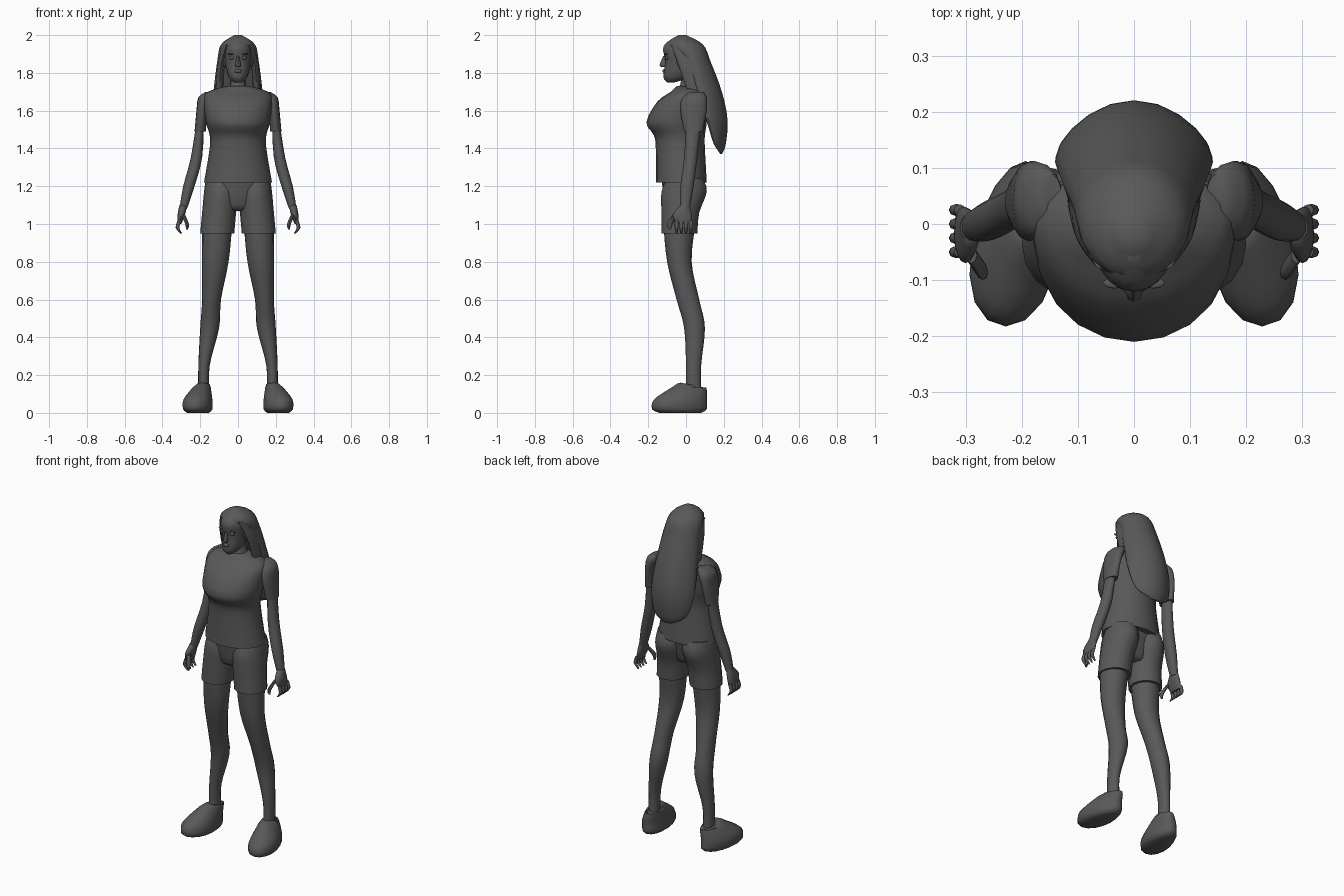
import bpy
import bmesh
from math import sin, cos, pi, radians
from mathutils import Vector

default_cube = bpy.data.objects.get("Cube")
if default_cube:
    bpy.data.objects.remove(default_cube, do_unlink=True)

# Single flat colour
grey = bpy.data.materials.new("dark_grey")
grey.use_nodes = True
colour = (0.1, 0.1, 0.1, 1)
grey.diffuse_color = colour
grey.node_tree.nodes["Principled BSDF"].inputs["Base Color"].default_value = colour


def finish(bm, name, mirrored):
    """Turn a bmesh into a smooth shaded object, optionally mirrored across x."""
    bmesh.ops.recalc_face_normals(bm, faces=bm.faces)
    mesh = bpy.data.meshes.new(name)
    bm.to_mesh(mesh)
    bm.free()
    mesh.materials.append(grey)
    part = bpy.data.objects.new(name, mesh)
    bpy.context.collection.objects.link(part)
    if mirrored:
        mirror = part.modifiers.new("Mirror", "MIRROR")
        mirror.use_mirror_merge = False
    bpy.ops.object.select_all(action="DESELECT")
    part.select_set(True)
    bpy.context.view_layer.objects.active = part
    bpy.ops.object.shade_smooth_by_angle(angle=radians(50))


def blend(rows, steps):
    """Fill in rows between the given ones along a smooth spline."""
    rows = [Vector(row) for row in rows]
    padded = [rows[0]] + rows + [rows[-1]]
    result = []
    for before, start, end, after in zip(padded, padded[1:], padded[2:], padded[3:]):
        for step in range(steps):
            t = step / steps
            leave, arrive = (end - before) / 2, (after - start) / 2
            ease = t * t * (3 - 2 * t)
            result.append(start.lerp(end, ease) + leave * t * (1 - t) ** 2
                          - arrive * t * t * (1 - t))
    return result + [rows[-1]]


def loft(name, rows, mirrored=False, sides=16, steps=3, shape=None):
    """Skin horizontal ovals given as (z, centre x, half width, front y, back y)."""
    bm = bmesh.new()
    loops = []
    for z, centre, half_width, front, back in blend(rows, steps):
        middle, half_depth = (front + back) / 2, (back - front) / 2
        loop = []
        for i in range(sides):
            turn = 2 * pi * i / sides
            point = Vector((centre + half_width * sin(turn),
                            middle + half_depth * cos(turn), z))
            if shape:
                shape(point, centre)
            loop.append(bm.verts.new(point))
        loops.append(loop)
    for lower, upper in zip(loops, loops[1:]):
        for i in range(sides):
            j = (i + 1) % sides
            bm.faces.new((lower[i], lower[j], upper[j], upper[i]))
    bm.faces.new(loops[0])
    bm.faces.new(loops[-1])
    finish(bm, name, mirrored)


def ball(name, location, size, mirrored=False):
    """Stretched sphere for small rounded features."""
    bm = bmesh.new()
    bmesh.ops.create_uvsphere(bm, u_segments=12, v_segments=8, radius=1)
    bmesh.ops.scale(bm, vec=size, verts=bm.verts)
    bmesh.ops.translate(bm, vec=location, verts=bm.verts)
    finish(bm, name, mirrored)


def hair_curve(point, centre):
    # Wrap the sides of the hair forward, less so near the crown
    point.y -= 2.6 * point.x ** 2 * min(1, 4 * max(0, 2 - point.z))


def shoe_splay(point, centre):
    # Wide toe turned outward, narrow heel, collar dipping at the back
    along = point.y + .03
    point.x = centre + (point.x - centre) * (.9 - point.y) - .12 * along
    if point.z > .14:
        point.z -= .2 * along


# Torso and shirt
loft("shirt", [
    (1.22, 0, .18, -.16, .11), (1.4, 0, .15, -.16, .1),
    (1.47, 0, .15, -.17, .1), (1.54, 0, .17, -.21, .11),
    (1.65, 0, .18, -.15, .11), (1.7, 0, .16, -.08, .1),
    (1.73, 0, .06, -.05, .07)], sides=20)
loft("sleeves", [
    (1.49, .2, .03, -.01, .09), (1.6, .19, .03, -.03, .11),
    (1.67, .17, .04, -.02, .11), (1.7, .15, .02, .02, .09)], True)

# Shorts
loft("pelvis", [
    (1.07, 0, .06, -.08, .03), (1.1, 0, .13, -.11, .05),
    (1.24, 0, .17, -.13, .08)])
loft("shorts_legs", [
    (.95, .11, .09, -.13, .06), (1.06, .1, .09, -.13, .07),
    (1.17, .09, .09, -.13, .11), (1.24, .09, .08, -.1, .09)], True)

# Legs
loft("legs", [
    (.1, .18, .03, 0, .08), (.25, .18, .03, 0, .08),
    (.45, .15, .05, -.01, .1), (.6, .14, .05, -.05, .07),
    (.8, .12, .07, -.1, .03), (1, .11, .08, -.12, .05)], True, steps=4)

# Shoes
loft("shoes", [
    (0, .21, .06, -.14, .08), (.02, .21, .08, -.18, .11),
    (.07, .21, .08, -.17, .11), (.12, .2, .06, -.1, .11),
    (.16, .19, .04, -.03, .1)], True, shape=shoe_splay)

# Bare arms and hands
loft("arms", [
    (1.08, .29, .02, -.03, .02), (1.2, .26, .03, -.03, .04),
    (1.35, .22, .03, -.01, .06), (1.54, .2, .02, 0, .08)], True)
loft("palms", [
    (1, .31, .01, -.05, .03), (1.05, .3, .02, -.07, .03),
    (1.1, .29, .02, -.03, .02)], True)
for number, name in enumerate(("index", "middle", "ring", "little")):
    rows = []
    for z, x, radius in ((.95, .3, .005), (.98, .32, .01), (1.02, .31, .01)):
        y = .025 * number - .05
        rows.append((z, x, radius, y - radius, y + radius))
    loft(name + "_fingers", rows, True, sides=8)
loft("thumbs", [
    (.97, .27, .005, -.09, -.08), (1, .27, .01, -.1, -.07),
    (1.05, .29, .01, -.07, -.04)], True, sides=8)

# Neck and head
loft("neck", [
    (1.69, 0, .07, -.06, .08), (1.74, 0, .04, -.03, .06),
    (1.82, 0, .04, -.02, .05)])
loft("head", [
    (1.75, 0, .02, -.1, -.06), (1.78, 0, .05, -.12, .02),
    (1.86, 0, .07, -.11, .06), (1.94, 0, .07, -.12, .07),
    (1.99, 0, .03, -.06, .02)], sides=20)

# Face features
loft("nose", [
    (1.83, 0, .01, -.12, -.1), (1.84, 0, .015, -.14, -.1),
    (1.89, 0, .006, -.12, -.1)], sides=8)
ball("eyes", (.03, -.1, 1.88), (.015, .01, .01), True)
ball("brows", (.035, -.105, 1.9), (.02, .01, .004), True)
ball("lips", (0, -.115, 1.81), (.02, .01, .01))
ball("ears", (.07, -.03, 1.86), (.01, .02, .03), True)

# Long hair swept back, with locks beside the face
loft("hair", [
    (1.37, 0, .03, .18, .19), (1.42, 0, .11, .16, .21),
    (1.55, 0, .14, .12, .22), (1.7, 0, .13, .06, .19),
    (1.86, 0, .11, -.02, .13), (1.95, 0, .09, -.1, .09),
    (2, 0, .02, -.04, 0)], sides=20, steps=4, shape=hair_curve)
loft("side_locks", [
    (1.69, .1, .02, .01, .1), (1.84, .09, .02, -.04, .08),
    (1.95, .06, .02, -.08, .03)], True)
